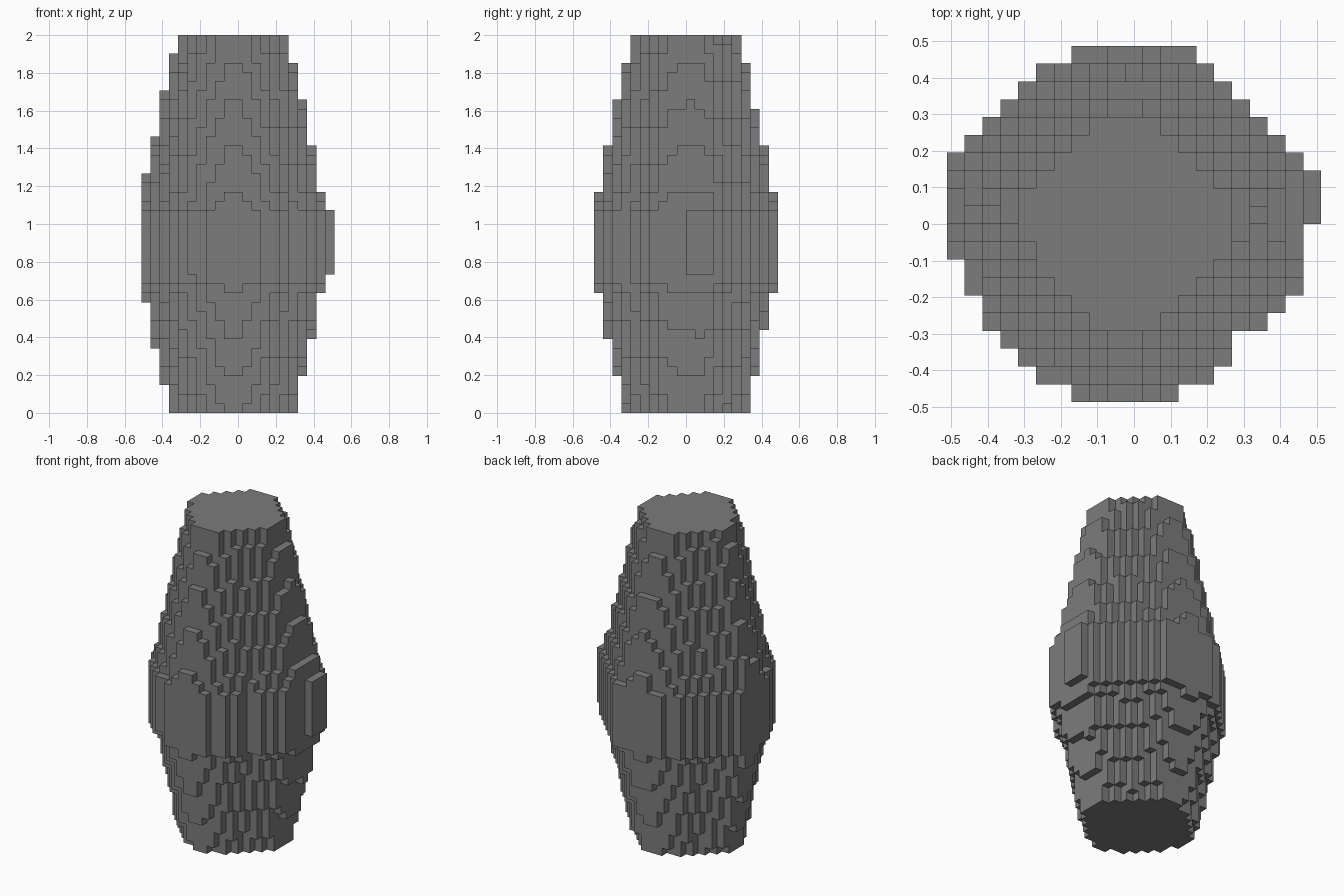
import bpy
import bmesh
from math import atan2, degrees, hypot

cube = bpy.data.objects.get("Cube")
if cube:
    bpy.data.objects.remove(cube, do_unlink=True)

LAYERS, COLS, ROWS = 41, 21, 20
S = 2 / LAYERS

# Barrel radius by height: two cones with a raised belt at the waist
PROFILE = [(0, .329), (.64, .467), (.69, .49), (.71, .52), (1.05, .52),
           (1.09, .486), (1.17, .47), (2, .29)]

# Uneven outline: radius factor by angle, every 15 degrees from +x
OUTLINE = [.982, 1.015, .92, .9, .915, .98, .99, .945, .915, .87, .93, 1.06,
           .985, .875, .895, .89, .895, .95, 1.005, .955, .905, .858, .9, .99]


def radius(z):
    for (z0, r0), (z1, r1) in zip(PROFILE, PROFILE[1:]):
        if z <= z1:
            return r0 + (r1 - r0) * (z - z0) / (z1 - z0)


def factor(x, y):
    step, t = divmod(degrees(atan2(y, x)) % 360 / 15, 1)
    a = OUTLINE[int(step) % 24]
    b = OUTLINE[(int(step) + 1) % 24]
    return a + (b - a) * t


def inside(i, j, k):
    """The barrel axis sits half a block off the grid centre in x."""
    x, y = (i + 1 - COLS / 2) * S, (j + .5 - ROWS / 2) * S
    return hypot(x, y) <= radius((k + .5) * S) * factor(x, y) + .001


cells = {(i, j, k) for i in range(COLS) for j in range(ROWS)
         for k in range(LAYERS) if inside(i, j, k)}

# Stepped block barrel: a quad for every exposed block side
bm = bmesh.new()
corners = {}


def corner(p):
    if p not in corners:
        corners[p] = bm.verts.new(((p[0] - COLS / 2) * S, (p[1] - ROWS / 2) * S, p[2] * S))
    return corners[p]


for cell in sorted(cells):
    for axis in range(3):
        u, v = (axis + 1) % 3, (axis + 2) % 3
        for side in (0, 1):
            near = list(cell)
            near[axis] += 2 * side - 1
            if tuple(near) in cells:
                continue
            quad = []
            for du, dv in ((0, 0), (1, 0), (1, 1), (0, 1)):
                p = list(cell)
                p[axis] += side
                p[u] += du
                p[v] += dv
                quad.append(corner(tuple(p)))
            bm.faces.new(quad if side else quad[::-1])

mesh = bpy.data.meshes.new("block_barrel")
bm.to_mesh(mesh)
bm.free()
barrel = bpy.data.objects.new("block_barrel", mesh)
bpy.context.collection.objects.link(barrel)

# Plain stone grey
grey = bpy.data.materials.new("stone_grey")
grey.use_nodes = True
colour = (.2, .2, .2, 1)
grey.diffuse_color = colour
grey.node_tree.nodes["Principled BSDF"].inputs["Base Color"].default_value = colour
mesh.materials.append(grey)
